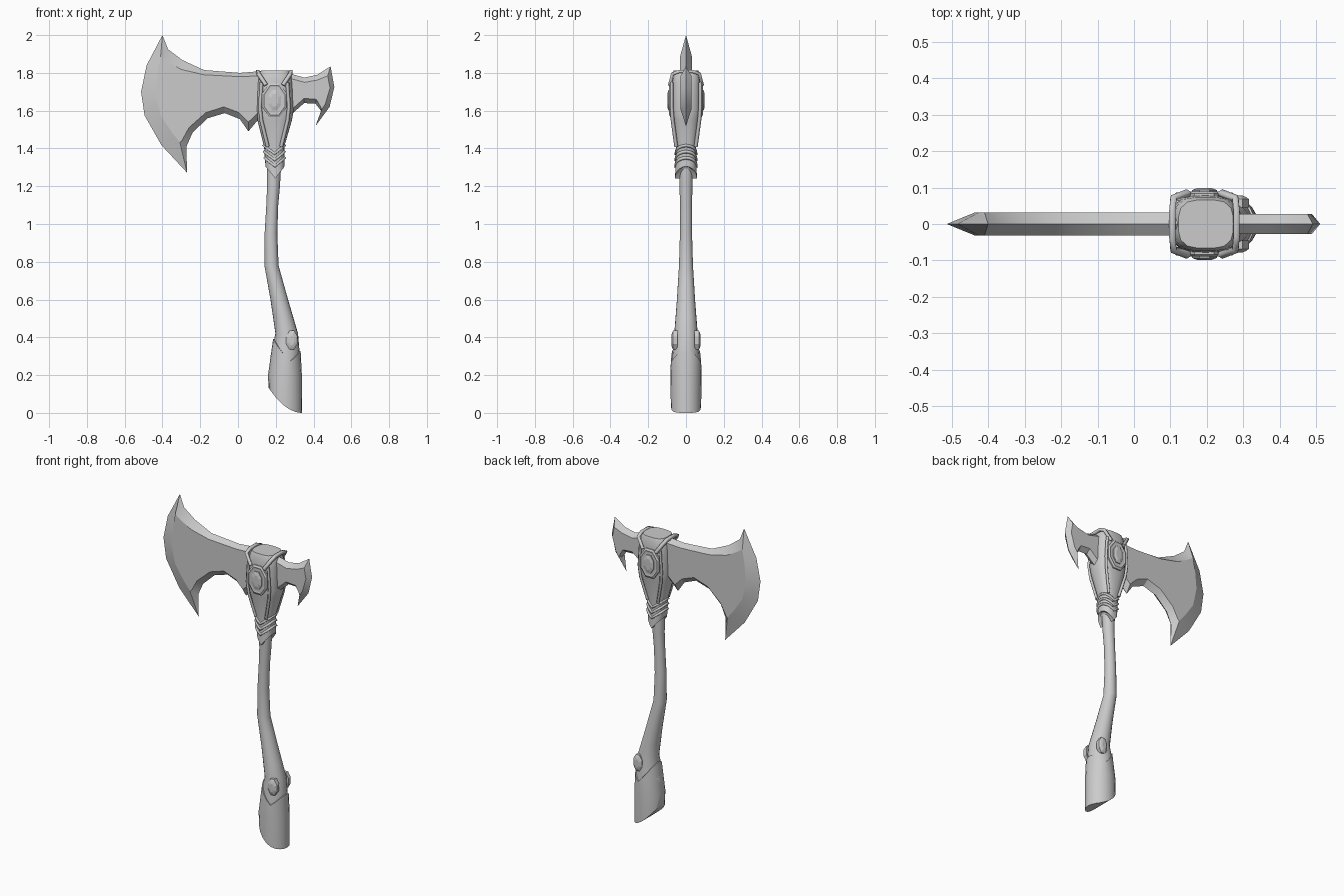
import bpy, bmesh, math

if "Cube" in bpy.data.objects:
    bpy.data.objects.remove(bpy.data.objects["Cube"])


def make_mesh(name, verts, faces, smooth=35):
    bm = bmesh.new()
    vs = [bm.verts.new(v) for v in verts]
    for f in faces:
        bm.faces.new([vs[i] for i in f])
    bmesh.ops.recalc_face_normals(bm, faces=bm.faces)
    me = bpy.data.meshes.new(name)
    bm.to_mesh(me)
    bm.free()
    ob = bpy.data.objects.new(name, me)
    bpy.context.collection.objects.link(ob)
    if smooth:
        bpy.ops.object.select_all(action='DESELECT')
        ob.select_set(True)
        bpy.context.view_layer.objects.active = ob
        bpy.ops.object.shade_smooth_by_angle(angle=math.radians(smooth))
    return ob


def at(profile, z):
    """Left x, right x and half depth of a profile at height z."""
    z = max(profile[0][0], min(profile[-1][0], z))
    for a, b in zip(profile, profile[1:]):
        if z <= b[0]:
            t = (z - a[0]) / (b[0] - a[0])
            return [p + (q - p) * t for p, q in zip(a[1:], b[1:])]


def ring(profile, z, n=20, grow=0.0, power=2.0):
    """Superellipse ring; z is a height or a function of cos(angle)."""
    pts = []
    for i in range(n):
        a = 2 * math.pi * i / n
        c, s = math.cos(a), math.sin(a)
        h = z(c) if callable(z) else z
        x0, x1, hy = at(profile, h)
        r = (abs(c) ** power + abs(s) ** power) ** (-1 / power)
        pts.append(((x0 + x1) / 2 + ((x1 - x0) / 2 + grow) * c * r, (hy + grow) * s * r, h))
    return pts


def loft(name, rings, smooth=35):
    n = len(rings[0])
    faces = []
    for k in range(len(rings) - 1):
        for i in range(n):
            j = (i + 1) % n
            faces.append((k * n + i, k * n + j, k * n + n + j, k * n + n + i))
    for o in (0, (len(rings) - 1) * n):          # end caps in strips across the depth
        for i in range(n // 2):
            f = [o + i, o + i + 1, o + n - i - 1, o + (n - i) % n]
            faces.append(tuple(dict.fromkeys(f)))
    return make_mesh(name, [p for r in rings for p in r], faces, smooth)


def blade(name, pairs, t):
    """Plate with a central ridge rim: (outer x, outer z, inner x, inner z)."""
    n = len(pairs)
    verts = [(p[0], 0, p[1]) for p in pairs]
    for s in (-t, t):
        verts += [(p[2], s, p[3]) for p in pairs]
    faces = [tuple(range(n, 2 * n)), tuple(range(2 * n, 3 * n))]
    for i in range(n):
        j = (i + 1) % n
        if i == n - 1:
            faces += [(i, j, n, 2 * n - 1), (i, j, 2 * n, 3 * n - 1)]
        else:
            faces += [(i, j, n + j, n + i), (i, j, 2 * n + j, 2 * n + i)]
    return make_mesh(name, verts, faces, 20)


def strap(name, pts, r, cyclic=False):
    cu = bpy.data.curves.new(name, 'CURVE')
    cu.dimensions = '3D'
    sp = cu.splines.new('POLY')
    sp.points.add(len(pts) - 1)
    for p, q in zip(sp.points, pts):
        p.co = (*q, 1)
    sp.use_cyclic_u = cyclic
    cu.bevel_depth = r
    cu.bevel_resolution = 0
    cu.use_fill_caps = True
    ob = bpy.data.objects.new(name, cu)
    bpy.context.collection.objects.link(ob)
    bpy.ops.object.select_all(action='DESELECT')
    ob.select_set(True)
    bpy.context.view_layer.objects.active = ob
    bpy.ops.object.convert(target='MESH')


def stud(name, cx, cz, layers):
    """Octagonal stepped boss on the front and back: (half x, half z, depth)."""
    for side, s in (('front', -1), ('back', 1)):
        rings = [[(cx + hx * math.cos(a) * 1.08, s * y, cz + hz * math.sin(a) * 1.08)
                  for a in [math.pi / 8 + k * math.pi / 4 for k in range(8)]]
                 for hx, hz, y in layers]
        n = 8
        verts = [p for r in rings for p in r]
        faces = [(k * n + i, k * n + (i + 1) % n, k * n + n + (i + 1) % n, k * n + n + i)
                 for k in range(len(rings) - 1) for i in range(n)]
        faces += [tuple(range(n)), tuple(range(len(verts) - n, len(verts)))]
        make_mesh(f"{name}_{side}", verts, faces, 0)


# Curved handle
handle = [(0.0, .16, .34, .08), (.20, .162, .335, .08), (.30, .172, .328, .073),
          (.42, .198, .318, .062), (.60, .172, .265, .048), (.78, .14, .215, .037),
          (.95, .141, .208, .032), (1.10, .15, .213, .032), (1.20, .154, .222, .034),
          (1.42, .15, .235, .04)]
loft("handle", [ring(handle, z) for z in (.2, .3, .42, .51, .6, .69, .78, .95, 1.1, 1.2, 1.42)])

# Pommel sleeve: slanted foot, V-shaped upper lip
foot = lambda c: .135 * ((1 - c) / 2) ** 2
lip = lambda c: .27 + .09 * abs(c - .35)
loft("pommel_sleeve", [ring(handle, foot), ring(handle, .2, grow=.003),
                       ring(handle, lip, grow=.006), ring(handle, lip, grow=-.004)])
stud("pommel_gem", .285, .385, [(.03, .05, .045), (.03, .05, .068), (.022, .038, .074), (.012, .025, .078)])

# Head socket tapering into a pointed collar
socket = [(1.24, .153, .242, .058), (1.31, .145, .246, .055), (1.41, .138, .245, .053),
          (1.55, .103, .286, .074), (1.60, .098, .294, .080), (1.74, .103, .288, .078),
          (1.79, .110, .282, .074), (1.812, .122, .272, .066)]
collar = lambda c: 1.24 + .065 * abs(c)
loft("head_socket", [ring(socket, collar, grow=-.012), ring(socket, collar, power=2.4)]
     + [ring(socket, z, power=p) for z, p in
        ((1.34, 2.4), (1.41, 2.6), (1.55, 3), (1.6, 3), (1.74, 3.2), (1.79, 3.4), (1.812, 3.4))])

# Chevron wraps around the collar
for k in range(3):
    wrap = lambda c, k=k: 1.305 + .033 * k + .045 * abs(c)
    strap(f"collar_wrap_{k + 1}", ring(socket, wrap, power=2.4), .009, True)

# Large blade
blade("large_blade", [
    (.13, 1.81, .13, 1.785), (.01, 1.80, .01, 1.78), (-.18, 1.815, -.18, 1.79),
    (-.295, 1.868, -.30, 1.818), (-.37, 1.925, -.375, 1.86), (-.40, 2.0, -.41, 1.885),
    (-.484, 1.84, -.425, 1.80), (-.513, 1.70, -.435, 1.69), (-.495, 1.575, -.41, 1.575),
    (-.405, 1.417, -.35, 1.485), (-.27, 1.272, -.308, 1.433), (-.273, 1.41, -.298, 1.44),
    (-.24, 1.485, -.26, 1.51), (-.16, 1.56, -.17, 1.59), (-.07, 1.587, -.075, 1.62),
    (.01, 1.555, .005, 1.59), (.055, 1.49, .055, 1.54), (.13, 1.58, .13, 1.61)], .032)

# Small rear blade
blade("small_blade", [
    (.26, 1.80, .26, 1.775), (.352, 1.775, .352, 1.75), (.42, 1.79, .42, 1.762),
    (.49, 1.835, .475, 1.785), (.51, 1.725, .487, 1.72), (.485, 1.62, .463, 1.637),
    (.41, 1.518, .442, 1.605), (.443, 1.595, .438, 1.62), (.41, 1.637, .415, 1.66),
    (.35, 1.64, .35, 1.665), (.26, 1.56, .26, 1.585)], .028)

# Stepped boss with gem on both faces of the head
stud("head_boss", .193, 1.655, [(.065, .09, .06), (.065, .09, .083), (.055, .078, .089),
                                (.05, .07, .087)])
stud("head_gem", .193, 1.655, [(.034, .055, .08), (.034, .055, .093), (.018, .034, .099)])

# Straps over the top, and raised ribs framing the socket
for side, s in (("left", -1), ("right", 1)):
    half = [(.193 + s * .045, -.084, 1.735), (.193 + s * .085, -.07, 1.795), (.193 + s * .088, -.035, 1.808)]
    strap(f"top_strap_{side}", half + [(x, -y, z) for x, y, z in reversed(half)], .012)
    for face, f in (("front", -1), ("back", 1)):
        strap(f"socket_rib_{side}_{face}",
              [(.193 + s * w, f * y, z) for w, y, z in
               ((.068, .076, 1.75), (.077, .076, 1.62), (.07, .071, 1.55), (.036, .052, 1.41))], .01)
